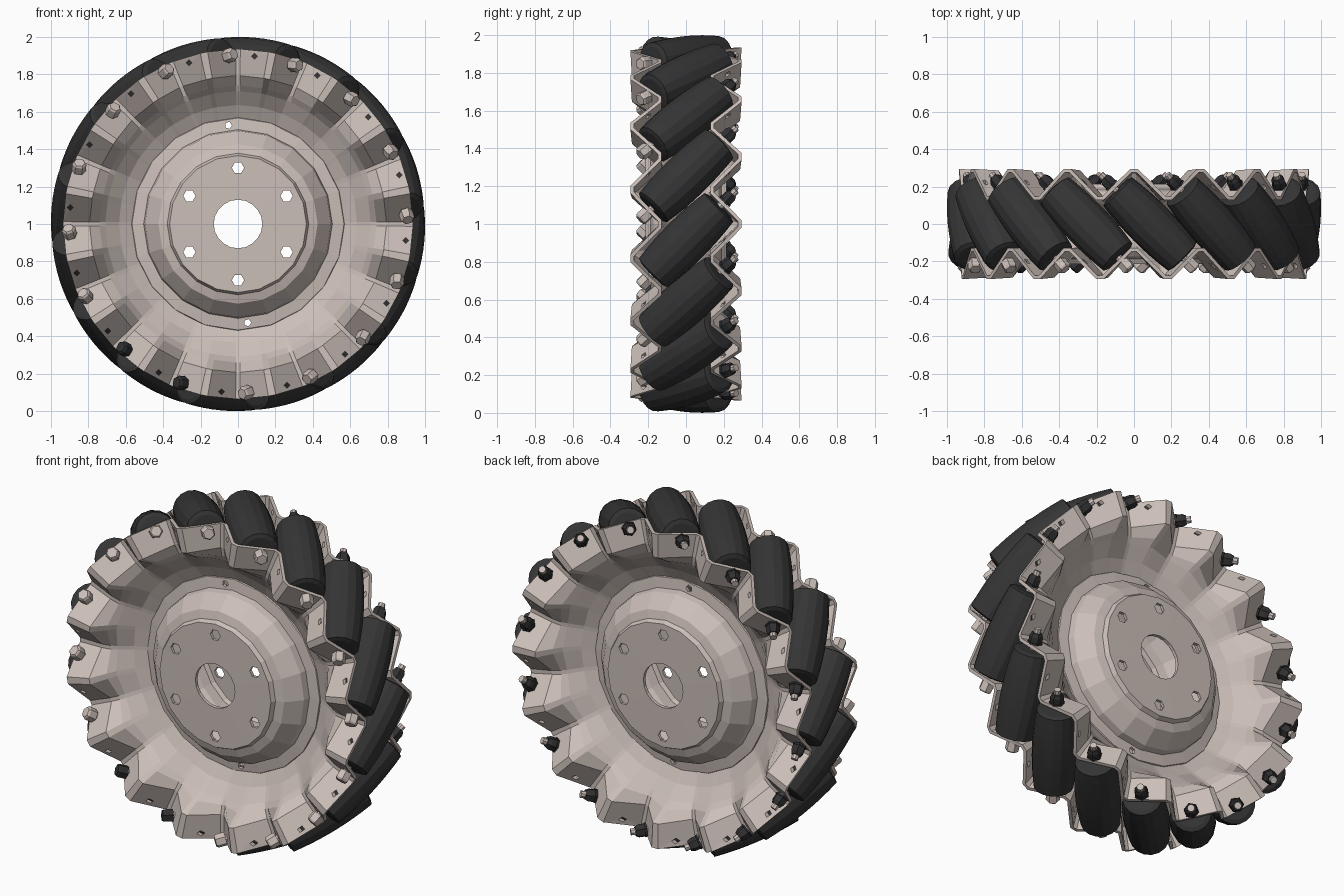
import bpy, bmesh, math
from math import cos, sin, pi, radians, sqrt
from mathutils import Matrix, Vector

if "Cube" in bpy.data.objects:
    bpy.data.objects.remove(bpy.data.objects["Cube"])

N = 16                      # rollers
STEP = 360 / N
PHASE = 84.4                # angle of the first roller
AXIS_R = 0.875              # radius on which roller axes sit


def material(name, rgb):
    m = bpy.data.materials.new(name)
    m.diffuse_color = (*rgb, 1)
    m.use_nodes = True
    m.node_tree.nodes["Principled BSDF"].inputs["Base Color"].default_value = m.diffuse_color
    return m


METAL = material("warm_metal", (0.60, 0.52, 0.48))
RUBBER = material("dark_rubber", (0.035, 0.035, 0.035))
DARK = material("dark_nut", (0.03, 0.03, 0.032))


def make(name, bm, mat):
    bmesh.ops.recalc_face_normals(bm, faces=bm.faces)
    me = bpy.data.meshes.new(name)
    bm.to_mesh(me)
    bm.free()
    ob = bpy.data.objects.new(name, me)
    bpy.context.collection.objects.link(ob)
    if mat:
        me.materials.append(mat)
    return ob


def loft(bm, rings, caps=False):
    """Skin between closed loops of points."""
    vs = [[bm.verts.new(p) for p in ring] for ring in rings]
    for a, b in zip(vs, vs[1:]):
        for i in range(len(a)):
            j = (i + 1) % len(a)
            bm.faces.new((a[i], a[j], b[j], b[i]))
    if caps:
        bm.faces.new(vs[0])
        bm.faces.new(vs[-1])


def lathe(bm, profile, sides, mat):
    """Closed solid of revolution about local z; profile is (radius, z)."""
    loft(bm, [[mat @ Vector((r * cos(2 * pi * i / sides), r * sin(2 * pi * i / sides), z))
               for i in range(sides)] for r, z in profile], True)


def polar(r, deg, y):
    return Vector((r * cos(radians(deg)), y, 1 + r * sin(radians(deg))))


def roller_frame(deg):
    """Local z runs along the 45 degree roller axis towards the front."""
    a = radians(deg)
    x = Vector((cos(a), 0, sin(a)))
    z = Vector((sin(a), -1, -cos(a))).normalized()
    m = Matrix((x, z.cross(x), z)).transposed().to_4x4()
    m.translation = polar(AXIS_R, deg, 0)
    return m


def apply(ob, kind, **settings):
    mod = ob.modifiers.new(kind.lower(), kind)
    for k, v in settings.items():
        setattr(mod, k, v)
    bpy.context.view_layer.objects.active = ob
    bpy.ops.object.modifier_apply(modifier=mod.name)


def side_plate(side, label):
    # dished sheet with a folded zigzag rim: (radius, valley depth, peak depth)
    rows = [(0.55, .016, .016), (0.64, .06, .068), (0.715, .112, .14),
            (0.745, .128, .19), (0.795, .138, .278), (0.935, .138, .285)]
    peak = 90 + (STEP / 2 if side < 0 else 0)
    cols = []
    for k in range(N):
        for f, h in ((-.045, 1), (.045, 1), (.455, 0), (.545, 0)):
            cols.append((peak + (k + f) * STEP, h))
    bm = bmesh.new()
    loft(bm, [[polar(r, d, side * (v + (p - v) * h)) for d, h in cols] for r, v, p in rows])
    dish = make(label + "_dish", bm, METAL)

    # raised stepped hub with a flat clamping ring
    prof = [(.13, .205), (.36, .205), (.372, .18), (.42, .165),
            (.488, .085), (.498, .042), (.56, .034), (.565, .02)]
    bm = bmesh.new()
    loft(bm, [[polar(r, i * 18, side * y) for i in range(20)] for r, y in prof])
    hub = make(label + "_hub", bm, METAL)

    # hub mounting holes, locating holes and rim holes
    holes = [(.30, 90 + 60 * i, .033, 6) for i in range(6)]
    holes += [(.53, 95.6 + 180 * i, .02, 5) for i in range(2)]
    holes += [(.90, PHASE + STEP * i, .016, 4) for i in range(N)]
    bm = bmesh.new()
    for r, d, size, n in holes:
        c = polar(r, d, 0)
        loft(bm, [[c + Vector((size * cos(2 * pi * i / n), side * y, size * sin(2 * pi * i / n)))
                   for i in range(n)] for y in (-.01, .4)], True)
    cutter = make("hole_cutter", bm, None)
    cutter.hide_render = True
    for ob in (dish, hub):
        apply(ob, "SOLIDIFY", thickness=0.02, offset=0)
        apply(ob, "BOOLEAN", operation="DIFFERENCE", object=cutter, solver="EXACT")
    bpy.data.objects.remove(cutter)


side_plate(-1, "front_plate")
side_plate(1, "back_plate")

# barrel roller profile follows the wheel's outer circle
barrel = [(0.085, -.253)]
for i in range(9):
    s = -.245 + .49 * i / 8
    barrel.append((1 - sqrt(AXIS_R ** 2 + s * s / 2), s))
barrel.append((0.085, .253))

for k in range(N):
    m = roller_frame(PHASE + k * STEP)

    bm = bmesh.new()
    lathe(bm, barrel, 16, m)
    make("roller_%02d" % k, bm, RUBBER)

    # axle with threaded tip at the back
    bm = bmesh.new()
    lathe(bm, [(.02, -.375), (.02, .30)], 8, m)
    make("axle_%02d" % k, bm, METAL)

    # hex head in front; two of them are dark
    bm = bmesh.new()
    lathe(bm, [(.038, .288), (.038, .335), (.03, .345)], 6, m)
    make("axle_head_%02d" % k, bm, DARK if k in (7, 8) else METAL)

    # lock nut with washer collar
    bm = bmesh.new()
    lathe(bm, [(.042, -.288), (.042, -.298), (.038, -.299), (.038, -.33),
               (.028, -.35)], 6, m)
    make("lock_nut_%02d" % k, bm, DARK)
